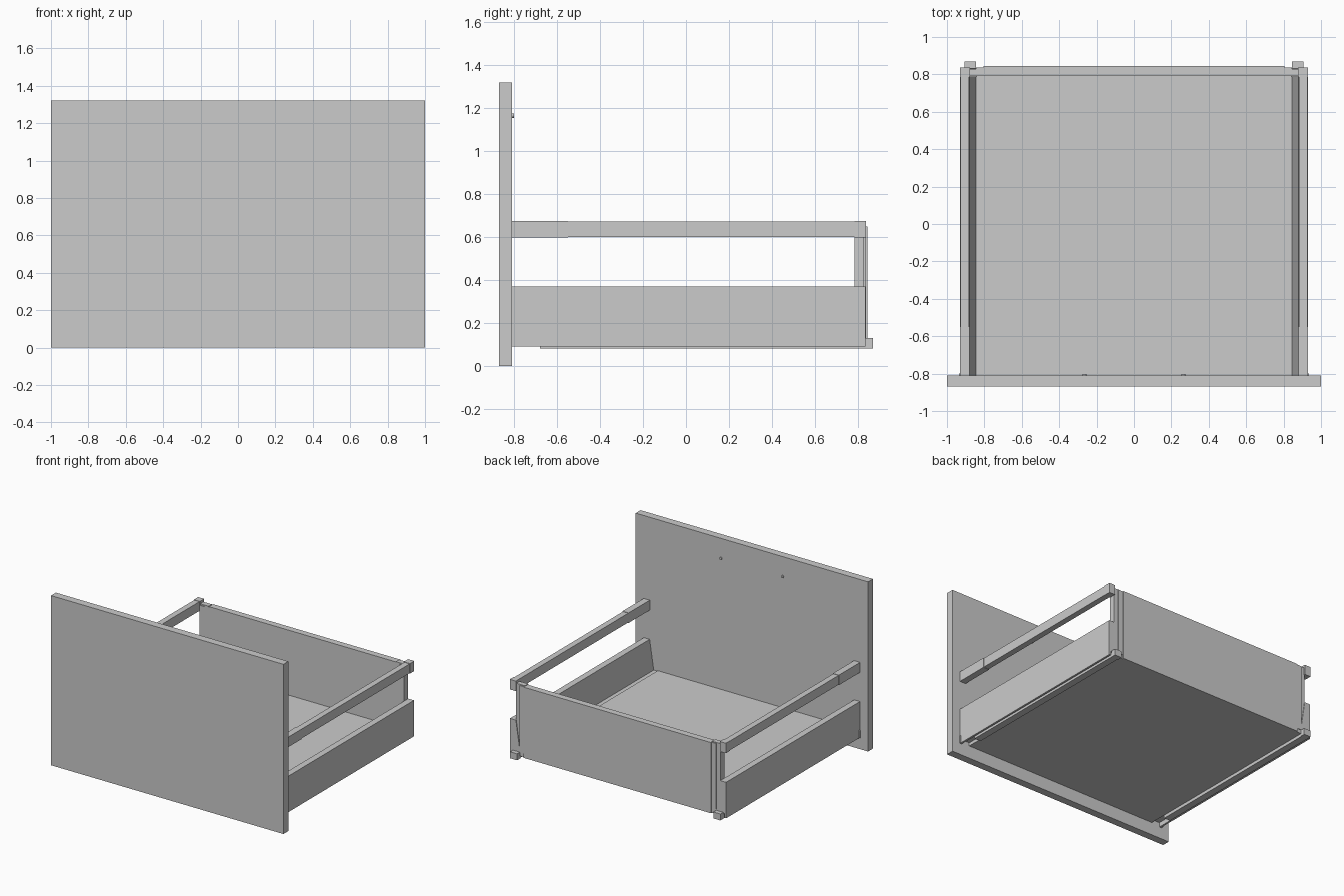
import bpy, bmesh
from mathutils import Matrix

if "Cube" in bpy.data.objects:
    bpy.data.objects.remove(bpy.data.objects["Cube"])

grey = bpy.data.materials.new("plain_grey")
grey.use_nodes = True
colour = (0.6, 0.6, 0.6, 1)
grey.diffuse_color = colour
grey.node_tree.nodes["Principled BSDF"].inputs["Base Color"].default_value = colour


def finish(name, bm):
    bmesh.ops.recalc_face_normals(bm, faces=bm.faces)
    mesh = bpy.data.meshes.new(name)
    bm.to_mesh(mesh)
    bm.free()
    mesh.materials.append(grey)
    obj = bpy.data.objects.new(name, mesh)
    bpy.context.collection.objects.link(obj)
    return obj


def box(name, x, y, z):
    """Box from its (min, max) range on each axis."""
    bm = bmesh.new()
    bmesh.ops.create_cube(bm, size=1)
    for v in bm.verts:
        v.co = [r[0] if c < 0 else r[1] for c, r in zip(v.co, (x, y, z))]
    return finish(name, bm)


def extrude_profile(name, points, y0, y1):
    """Extrude an (x, z) outline along y."""
    bm = bmesh.new()
    face = bm.faces.new([bm.verts.new((x, y0, z)) for x, z in points])
    geom = bmesh.ops.extrude_face_region(bm, geom=[face])["geom"]
    moved = [g for g in geom if isinstance(g, bmesh.types.BMVert)]
    bmesh.ops.translate(bm, verts=moved, vec=(0, y1 - y0, 0))
    return finish(name, bm)


def both_sides(obj):
    """Name the left part and add its mirrored right twin."""
    base = obj.name
    obj.name = "left_" + base
    twin = obj.copy()
    twin.data = obj.data.copy()
    twin.data.transform(Matrix.Scale(-1, 4, (1, 0, 0)))
    twin.data.flip_normals()
    twin.name = "right_" + base
    bpy.context.collection.objects.link(twin)


# Main panels
box("front_panel", (-1, 1), (-0.87, -0.81), (0, 1.32))
box("drawer_floor", (-0.81, 0.81), (-0.81, 0.8), (0.1, 0.145))
box("back_panel", (-0.805, 0.805), (0.795, 0.845), (0.1, 0.65))

# Drawer side with sloping inner wall, floor ledge and open runner channel
side_outline = [(0.93, 0.09), (0.93, 0.37), (0.88, 0.37), (0.845, 0.14),
                (0.805, 0.14), (0.805, 0.1), (0.845, 0.1), (0.845, 0.125),
                (0.915, 0.125), (0.915, 0.09)]
both_sides(extrude_profile("drawer_side", side_outline, -0.81, 0.835))

# Gallery rail, its front sleeve and its rear end cap
both_sides(box("gallery_rail", (0.882, 0.928), (-0.56, 0.81), (0.6, 0.672)))
both_sides(box("rail_sleeve", (0.879, 0.931), (-0.81, -0.55), (0.597, 0.675)))
both_sides(box("rail_end_cap", (0.878, 0.93), (0.785, 0.838), (0.597, 0.675)))

# Rear bracket: post, back flange and link to the rail
both_sides(box("bracket_post", (0.84, 0.88), (0.785, 0.83), (0.13, 0.645)))
both_sides(box("bracket_flange", (0.8, 0.845), (0.79, 0.838), (0.13, 0.65)))
both_sides(box("bracket_link", (0.805, 0.885), (0.79, 0.83), (0.61, 0.655)))

# Runner under each side with a rear block
both_sides(box("runner", (0.85, 0.905), (-0.68, 0.84), (0.08, 0.115)))
both_sides(box("runner_block", (0.845, 0.905), (0.83, 0.87), (0.08, 0.13)))
both_sides(box("front_fixing", (0.925, 0.936), (-0.81, -0.8), (0.09, 0.15)))

# Screw heads on the inside of the front panel
bm = bmesh.new()
bmesh.ops.create_cone(bm, cap_ends=True, segments=12, radius1=0.01,
                      radius2=0.01, depth=0.008,
                      matrix=Matrix.Translation((0.265, -0.806, 1.165))
                      @ Matrix.Rotation(1.5708, 4, "X"))
both_sides(finish("screw_head", bm))
